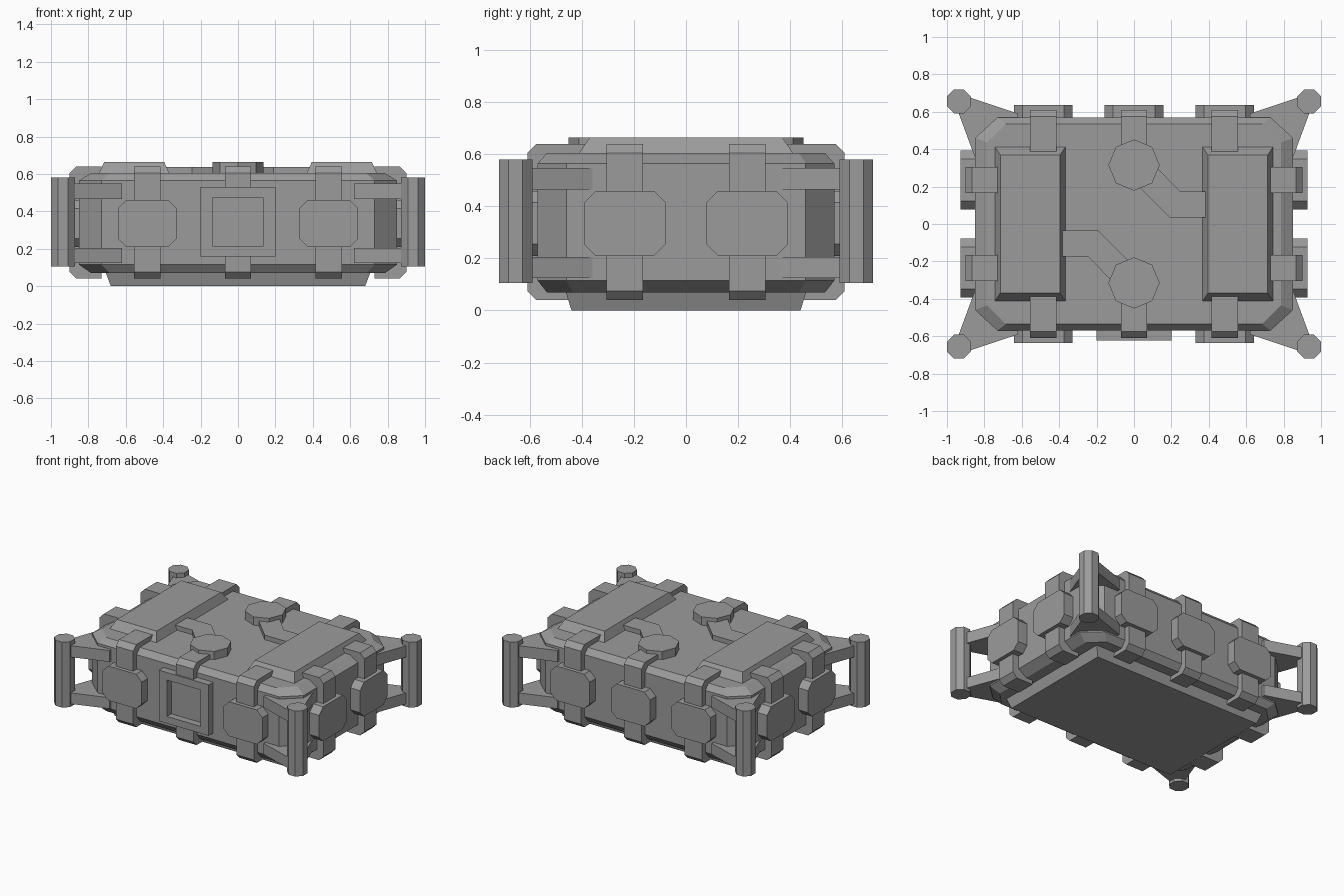
import bpy
import bmesh
import math
from mathutils import Matrix, Vector

if "Cube" in bpy.data.objects:
    bpy.data.objects.remove(bpy.data.objects["Cube"], do_unlink=True)

grey = bpy.data.materials.new("plain grey")
grey.use_nodes = True
COLOUR = (0.33, 0.33, 0.33, 1)
grey.diffuse_color = COLOUR
grey.node_tree.nodes["Principled BSDF"].inputs["Base Color"].default_value = COLOUR

# Frames: a profile (u, v) pushed along w becomes a solid in the named direction
UP = Matrix.Identity(3)
ENDS = {
    "front": Matrix(((1, 0, 0), (0, 0, -1), (0, 1, 0))),
    "back": Matrix(((-1, 0, 0), (0, 0, 1), (0, 1, 0))),
    "left": Matrix(((0, 0, 1), (1, 0, 0), (0, 1, 0))),
    "right": Matrix(((0, 0, -1), (-1, 0, 0), (0, 1, 0))),
}


def loft(name, rings, frame=UP):
    """Skin equal-length closed rings of 3D points and cap both ends."""
    bm = bmesh.new()
    loops = [[bm.verts.new(frame @ Vector(p)) for p in ring] for ring in rings]
    for a, b in zip(loops, loops[1:]):
        for i in range(len(a)):
            j = (i + 1) % len(a)
            bm.faces.new((a[i], a[j], b[j], b[i]))
    bm.faces.new(loops[0])
    bm.faces.new(loops[-1])
    bmesh.ops.recalc_face_normals(bm, faces=bm.faces)
    mesh = bpy.data.meshes.new(name)
    bm.to_mesh(mesh)
    bm.free()
    mesh.materials.append(grey)
    obj = bpy.data.objects.new(name, mesh)
    bpy.context.collection.objects.link(obj)
    return obj


def prism(name, pts, w0, w1, frame=UP):
    return loft(name, [[(u, v, w) for u, v in pts] for w in (w0, w1)], frame)


def rect(x, y, cx=0, cy=0):
    return [(cx - x, cy - y), (cx + x, cy - y), (cx + x, cy + y), (cx - x, cy + y)]


def octagon(x, y, cut_x, cut_y, cx=0, cy=0):
    half = [(x, -y + cut_y), (x, y - cut_y), (x - cut_x, y), (-x + cut_x, y)]
    return [(cx + s * u, cy + s * v) for s in (1, -1) for u, v in half]


def at(pts, z):
    return [(x, y, z) for x, y in pts]


# Main body with chamfered corners and rims
wide = octagon(0.85, 0.57, 0.12, 0.11)
narrow = octagon(0.785, 0.535, 0.1, 0.1)
loft("body", [at(narrow, 0.07), at(wide, 0.115), at(wide, 0.565), at(narrow, 0.605)])
loft("base_plate", [at(rect(0.68, 0.44), 0), at(rect(0.71, 0.465), 0.08)])


def strap(name, frame, pos, inner, outer, low=0.04, high=0.64):
    """Band wrapped around the rim, cut short where low or high is given."""
    c = 0.035
    pts = [(low, inner)]
    pts += [(low, outer - c), (low + c, outer)] if low == 0.04 else [(low, outer)]
    pts += [(high - c, outer), (high, outer - c)] if high == 0.64 else [(high, outer)]
    pts.append((high, inner))
    loft(name, [[(pos + s, z, w) for z, w in pts] for s in (-0.07, 0.07)], frame)


def pad(name, frame, pos, base, outer):
    prism(name, octagon(0.157, 0.125, 0.045, 0.045, pos, 0.335), base, outer, frame)


# Straps and cushion pads around the four sides
for side, frame in ENDS.items():
    long_side = side in ("front", "back")
    places = (-0.485, 0, 0.485) if long_side else (-0.235, 0.235)
    inner, outer, base = (0.38, 0.61, 0.55) if long_side else (0.73, 0.9, 0.83)
    for i, pos in enumerate(places):
        tag = f"{side}_{i + 1}"
        if side == "front" and pos == 0:
            strap("strap_upper_" + tag, frame, pos, inner, outer, low=0.52)
            strap("strap_lower_" + tag, frame, pos, inner, outer, high=0.17)
        else:
            strap("strap_" + tag, frame, pos, inner, outer)
            pad("pad_" + tag, frame, pos, base, outer + 0.027)

# Front hatch: a raised square frame around a recess
F = ENDS["front"]
outside, inside = rect(0.2, 0.185, 0, 0.345), rect(0.135, 0.132, 0, 0.343)
hatch = [[(u, v, w) for u, v in pts] for pts, w in
         ((outside, 0.55), (outside, 0.622), (inside, 0.622), (inside, 0.572))]
loft("hatch_frame", hatch, F)

# Roof boxes with sloping sides
for name, s in (("left", 1), ("right", -1)):
    loft("roof_box_" + name, [at(rect(0.19, 0.415, s * 0.555), 0.6),
                              at(rect(0.16, 0.37, s * 0.555), 0.665)])

# Roof discs and the bent ducts linking them to the boxes
duct = [(0.4, 0.035), (0.19, 0.035), (0.0, 0.225), (0.1, 0.325), (0.245, 0.175), (0.4, 0.175)]
for name, s in (("back", 1), ("front", -1)):
    disc = [(0.137 * math.cos(k * math.pi / 4), s * 0.315 + 0.137 * math.sin(k * math.pi / 4))
            for k in range(8)]
    prism("roof_disc_" + name, disc, 0.6, 0.665)
    prism("roof_duct_" + name, [(s * x, s * y) for x, y in duct], 0.6, 0.638)

# Corner posts, each held by two triangular brackets
bracket = [(0.955, 0.64), (0.92, 0.69), (0.62, 0.59), (0.62, 0.53), (0.8, 0.36), (0.852, 0.36)]
for sx in (1, -1):
    for sy in (1, -1):
        tag = ("left" if sx > 0 else "right") + ("_back" if sy > 0 else "_front")
        cut = 0.064 * (2 - math.sqrt(2))
        prism("post_" + tag, octagon(0.064, 0.064, cut, cut, sx * 0.936, sy * 0.655), 0.105, 0.58)
        for level, z0, z1 in (("upper", 0.465, 0.548), ("lower", 0.125, 0.205)):
            prism(f"bracket_{level}_{tag}", [(sx * x, sy * y) for x, y in bracket], z0, z1)
